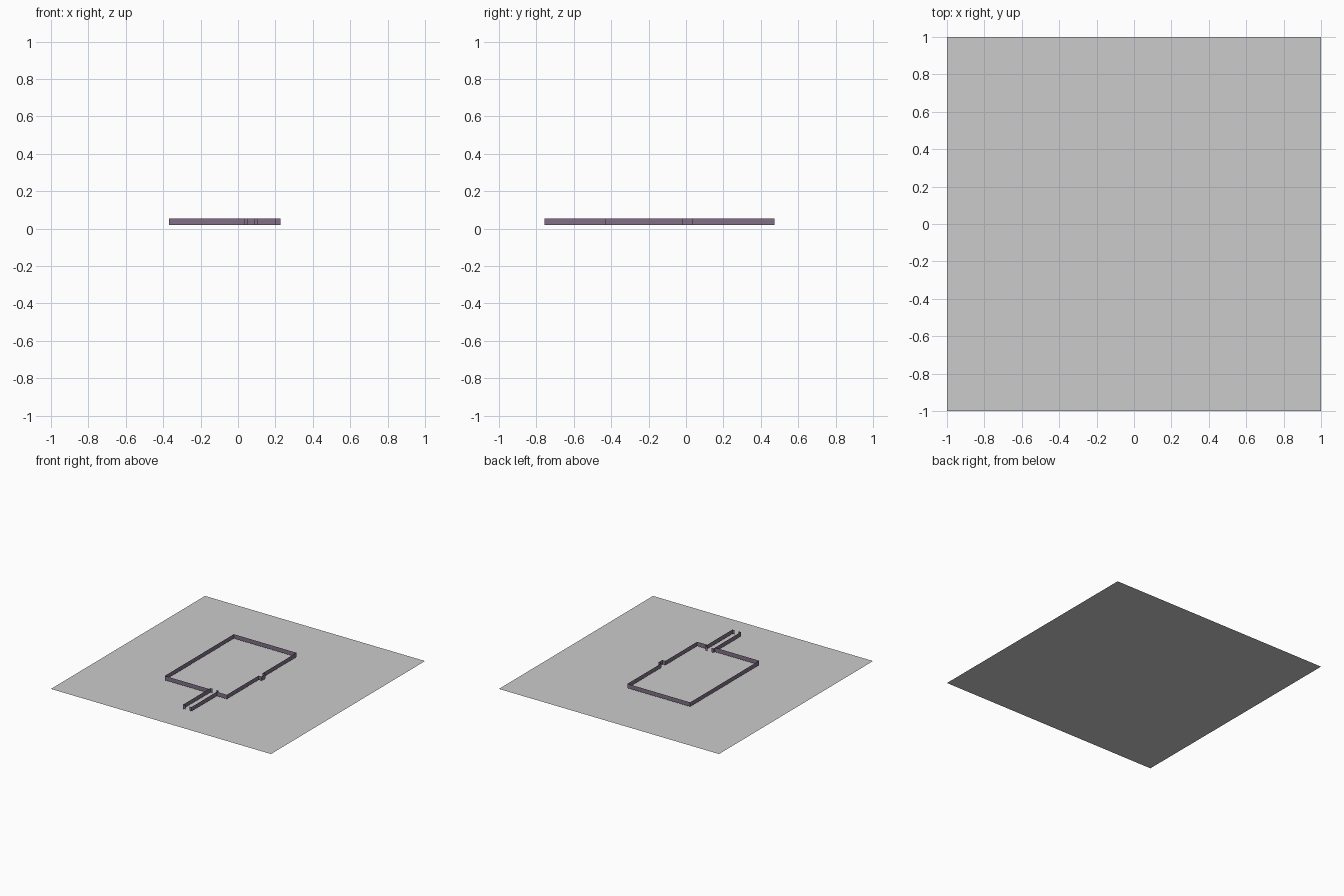
import bpy

if "Cube" in bpy.data.objects:
    bpy.data.objects.remove(bpy.data.objects["Cube"])

Z0, Z1 = 0.02, 0.055   # bottom and top of the wall ribbons

wall_mat = bpy.data.materials.new("wall_purple")
wall_mat.diffuse_color = (0.22, 0.16, 0.24, 1)
wall_mat.use_nodes = True
wall_mat.node_tree.nodes["Principled BSDF"].inputs["Base Color"].default_value = wall_mat.diffuse_color


def ribbon(name, path):
    """Thin upright wall following a 2D floor-plan path."""
    n = len(path)
    verts = [(x, y, z) for z in (Z0, Z1) for x, y in path]
    faces = [(i, i + 1, n + i + 1, n + i) for i in range(n - 1)]
    mesh = bpy.data.meshes.new(name)
    mesh.from_pydata(verts, [], faces)
    mesh.materials.append(wall_mat)
    obj = bpy.data.objects.new(name, mesh)
    bpy.context.collection.objects.link(obj)
    return obj


# Flat ground sheet
bpy.ops.mesh.primitive_plane_add(size=2, location=(0, 0, 0))
bpy.context.object.name = "floor_sheet"

# Main room, from the corridor's left doorway round to its right doorway,
# with a small alcove on the right side
XL, XR = 0.032, 0.108   # corridor sides
ribbon("room_walls", [
    (XL, -0.422), (-0.37, -0.422), (-0.37, 0.474), (0.2, 0.474),
    (0.2, 0.034), (0.228, 0.034), (0.228, -0.018), (0.2, -0.018),
    (0.2, -0.43), (XR, -0.43)])

# Corridor sides, with short door jambs at both ends
JAMB, Y_IN, Y_OUT = 0.021, -0.405, -0.757
for name, x, d in (("corridor_left_wall", XL, JAMB),
                   ("corridor_right_wall", XR, -JAMB)):
    ribbon(name, [(x + d, Y_IN), (x, Y_IN), (x, Y_OUT), (x + d, Y_OUT)])
